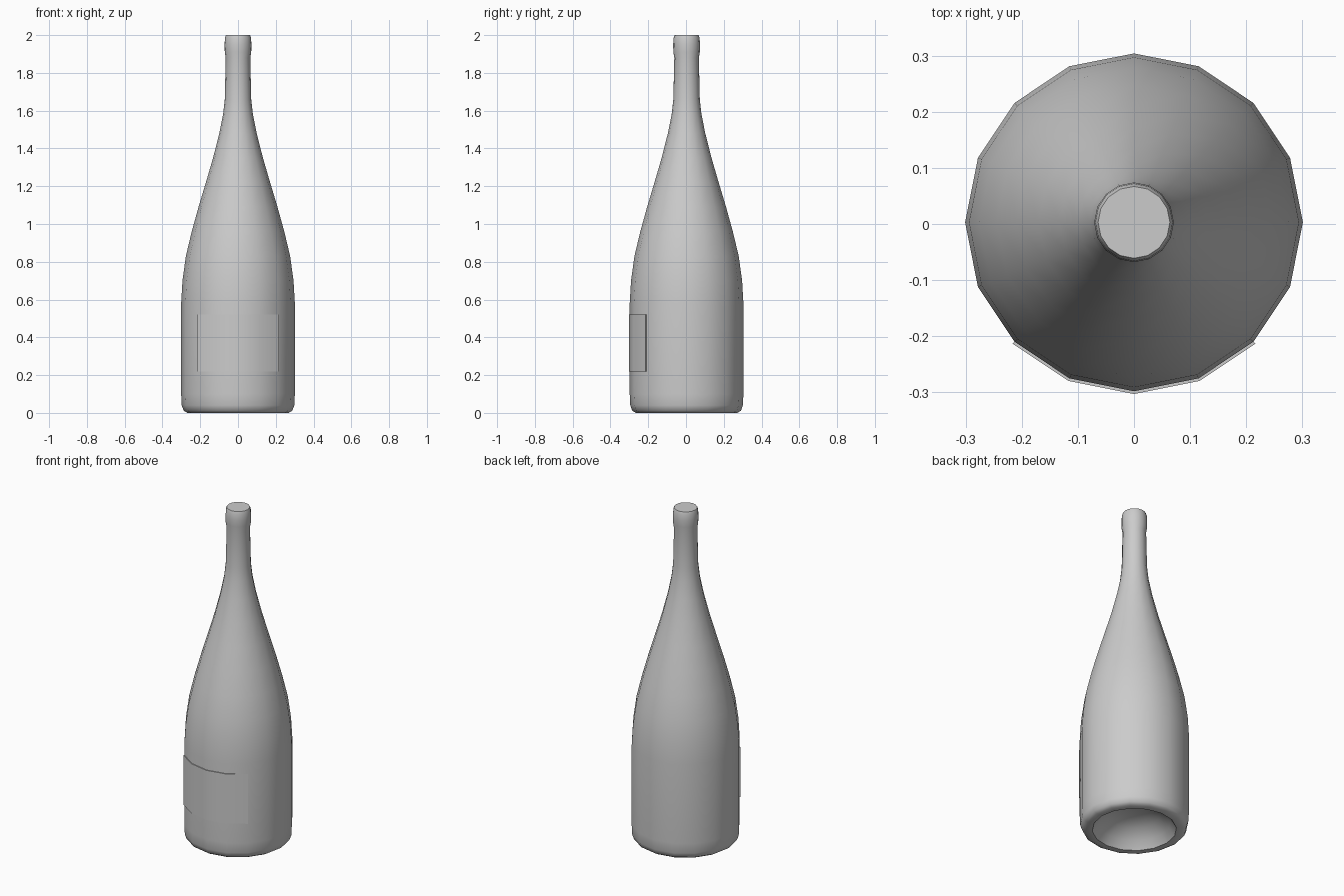
import bpy
import bmesh
from math import cos, sin, pi, radians

cube = bpy.data.objects.get("Cube")
if cube:
    bpy.data.objects.remove(cube, do_unlink=True)

SIDES = 16
CENTRE_Y = 0.003

glass = bpy.data.materials.new("plain grey")
glass.use_nodes = True
GREY = (0.6, 0.6, 0.6, 1)
glass.diffuse_color = GREY
glass.node_tree.nodes["Principled BSDF"].inputs["Base Color"].default_value = GREY


def ring(bm, radius, z, angles):
    return [bm.verts.new((radius * cos(a), radius * sin(a) + CENTRE_Y, z)) for a in angles]


def finish(bm, name, angle):
    bmesh.ops.recalc_face_normals(bm, faces=bm.faces)
    mesh = bpy.data.meshes.new(name)
    bm.to_mesh(mesh)
    bm.free()
    mesh.materials.append(glass)
    obj = bpy.data.objects.new(name, mesh)
    bpy.context.collection.objects.link(obj)
    bpy.ops.object.select_all(action='DESELECT')
    obj.select_set(True)
    bpy.context.view_layer.objects.active = obj
    bpy.ops.object.shade_smooth_by_angle(angle=radians(angle))
    return obj


# Bottle: radius and height from the hollow base up to the lip
profile = [
    (0.07, 0.115), (0.14, 0.09), (0.20, 0.045), (0.232, 0.0),
    (0.268, 0.0), (0.288, 0.012), (0.298, 0.04), (0.301, 0.10),
    (0.301, 0.58), (0.294, 0.70), (0.276, 0.83), (0.245, 0.96),
    (0.209, 1.09), (0.170, 1.22), (0.132, 1.35), (0.099, 1.48),
    (0.079, 1.58), (0.070, 1.66), (0.065, 1.88), (0.070, 1.91),
    (0.071, 1.95), (0.069, 1.985), (0.064, 2.0),
]
full_turn = [2 * pi * i / SIDES for i in range(SIDES)]
bm = bmesh.new()
rings = [ring(bm, r, z, full_turn) for r, z in profile]
for low, high in zip(rings, rings[1:]):
    for i in range(SIDES):
        j = (i + 1) % SIDES
        bm.faces.new((low[i], low[j], high[j], high[i]))
bm.faces.new(rings[0])
bm.faces.new(rings[-1])
finish(bm, "bottle", 50)

# Label: a thin curved plate covering the front quarter
quarter = [radians(-135 + 22.5 * i) for i in range(5)]
bm = bmesh.new()
loops = [ring(bm, r, z, quarter) for r, z in
         [(0.300, 0.22), (0.306, 0.22), (0.306, 0.52), (0.300, 0.52)]]
for k in range(4):
    a, b = loops[k], loops[(k + 1) % 4]
    for i in range(4):
        bm.faces.new((a[i], a[i + 1], b[i + 1], b[i]))
for end in (0, -1):
    bm.faces.new([loop[end] for loop in loops])
finish(bm, "front_label", 40)
